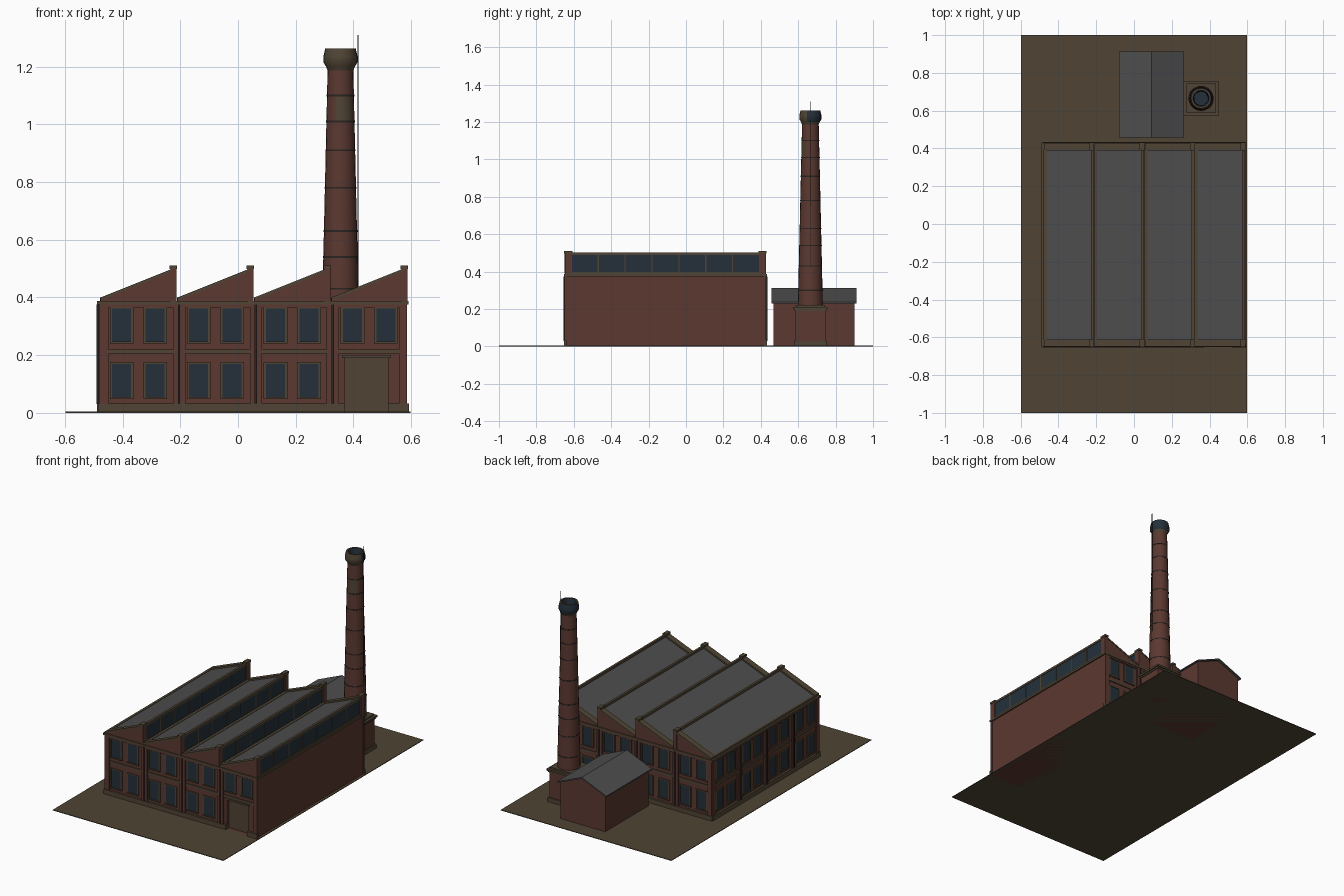
import bpy, bmesh, math
from mathutils import Matrix, Vector

if "Cube" in bpy.data.objects:
    bpy.data.objects.remove(bpy.data.objects["Cube"], do_unlink=True)


def material(name, r, g, b):
    m = bpy.data.materials.new(name)
    m.use_nodes = True
    m.diffuse_color = (r, g, b, 1)
    m.node_tree.nodes["Principled BSDF"].inputs["Base Color"].default_value = (r, g, b, 1)
    return m


BRICK = material("brick red", 0.105, 0.040, 0.030)
TRIM = material("stone brown", 0.080, 0.058, 0.035)
ROOF = material("roof grey", 0.075, 0.075, 0.077)
GLASS = material("glass blue", 0.018, 0.030, 0.043)
IRON = material("dark iron", 0.022, 0.018, 0.016)


class Part:
    """Collects boxes, prisms and lathed shapes into one named object."""

    def __init__(self, name, *mats):
        self.name, self.mats, self.bm = name, mats, bmesh.new()

    def box(self, x0, x1, y0, y1, z0, z1, place=Matrix()):
        m = Matrix.Translation(((x0 + x1) / 2, (y0 + y1) / 2, (z0 + z1) / 2))
        size = Matrix.Diagonal((x1 - x0, y1 - y0, z1 - z0, 1))
        bmesh.ops.create_cube(self.bm, size=1, matrix=place @ m @ size)

    def prism(self, profile, y0, y1):
        a, b = ([self.bm.verts.new((x, y, z)) for x, z in profile] for y in (y0, y1))
        self.bm.faces.new(a)
        self.bm.faces.new(b[::-1])
        for i in range(len(a)):
            j = (i + 1) % len(a)
            self.bm.faces.new((a[j], a[i], b[i], b[j]))

    def lathe(self, profile, cx, cy, steps=20):
        verts = [self.bm.verts.new((cx + r, cy, z)) for r, z in profile]
        edges = [self.bm.edges.new(p) for p in zip(verts, verts[1:])]
        bmesh.ops.spin(self.bm, geom=verts + edges, cent=(cx, cy, 0), axis=(0, 0, 1),
                       angle=math.tau, steps=steps, use_merge=True)
        bmesh.ops.remove_doubles(self.bm, verts=self.bm.verts, dist=1e-5)

    def finish(self, smooth=False):
        bmesh.ops.recalc_face_normals(self.bm, faces=self.bm.faces)
        mesh = bpy.data.meshes.new(self.name)
        self.bm.to_mesh(mesh)
        self.bm.free()
        for m in self.mats:
            mesh.materials.append(m)
        obj = bpy.data.objects.new(self.name, mesh)
        bpy.context.collection.objects.link(obj)
        if smooth:
            bpy.ops.object.select_all(action='DESELECT')
            obj.select_set(True)
            bpy.context.view_layer.objects.active = obj
            bpy.ops.object.shade_smooth_by_angle(angle=math.radians(35))
        return obj


# Ground slab
ground = Part("ground", TRIM)
ground.box(-0.598, 0.598, -1, 1, 0, 0.004)
ground.finish()

# Main hall dimensions
X0, X1, Y0, Y1 = -0.475, 0.582, -0.64, 0.42
PITCH, START = 0.2665, -0.48
TOP = 0.375

# Hall walls with the loading door recess
walls = Part("hall_walls", BRICK)
walls.box(X0, X1, Y0, Y1, 0, TOP)
hall = walls.finish()
cut = Part("door_cutter")
cut.box(0.37, 0.52, Y0 - 0.1, Y0 + 0.03, 0.004, 0.19)
cutter = cut.finish()
cutter.hide_render = True
cutter.hide_viewport = True
cutter.display_type = 'WIRE'
door_cut = hall.modifiers.new("door recess", 'BOOLEAN')
door_cut.object = cutter
door_cut.operation = 'DIFFERENCE'

door = Part("loading_door", TRIM)
door.box(0.37, 0.52, Y0 + 0.022, Y0 + 0.032, 0.004, 0.19)
door.box(0.36, 0.53, Y0 - 0.006, Y0 + 0.002, 0.19, 0.2)
door.finish()

# Windowed facades: local x runs along the wall, -y points outwards
mid = Vector((START + 2 * PITCH, (Y0 + Y1) / 2, 0))
facades = {
    "front": Matrix.Translation((mid.x, Y0, 0)),
    "back": Matrix.Translation((mid.x, Y1, 0)) @ Matrix.Rotation(math.pi, 4, 'Z'),
    "left": Matrix.Translation((X0, mid.y, 0)) @ Matrix.Rotation(-math.pi / 2, 4, 'Z'),
}
pilasters = Part("pilasters", BRICK)
frames = Part("window_frames", TRIM)
panes = Part("window_panes", GLASS)
bands = Part("belt_and_plinth", TRIM)
pipes = Part("drain_pipes", IRON)
for side, place in facades.items():
    half = 2 * PITCH
    for i in range(5):
        u = -half + i * PITCH
        a, b = max(u - 0.012, -half), min(u + 0.031, half)
        if i == 4:
            a, b = half - 0.028, half
        pilasters.box(a, b, -0.009, 0.002, 0, TOP, place)
        if 0 < i < 4:
            pipes.box(u + 0.005, u + 0.013, -0.015, -0.007, 0.03, TOP, place)
    pilasters.box(-half, half, -0.0085, 0.002, 0.365, TOP, place)
    bands.box(-half, half, -0.006, 0.002, 0.205, 0.22, place)
    spans = [(-half - 0.004, half + 0.004)]
    if side == "front":
        spans = [(-half - 0.004, 0.37 - mid.x), (0.52 - mid.x, half + 0.006)]
    for a, b in spans:
        bands.box(a, b, -0.013, 0.002, 0, 0.033, place)
    for i in range(4):
        for offset in (0.077, 0.193):
            for z in (0.055, 0.247):
                if side == "front" and i == 3 and z < 0.1:
                    continue
                c = -half + i * PITCH + offset
                w, h = 0.034, 0.115
                panes.box(c - w, c + w, -0.002, 0.002, z, z + h, place)
                for s in (-1, 1):
                    e = c + s * (w + 0.003)
                    frames.box(e - 0.004, e + 0.004, -0.006, 0.002, z, z + h, place)
                frames.box(c - w - 0.007, c + w + 0.007, -0.006, 0.002, z + h, z + h + 0.006, place)
                frames.box(c - w - 0.007, c + w + 0.007, -0.008, 0.002, z - 0.007, z, place)
for part in (pilasters, frames, panes, bands, pipes):
    part.finish()

# Cornice slab under the roofs
cornice = Part("cornice", TRIM)
cornice.box(X0 - 0.014, X1 + 0.009, Y0 - 0.012, Y1 + 0.012, TOP, 0.388)
cornice.finish()

# Sawtooth roofs with glazed upright faces
roofs = Part("sawtooth_roofs", ROOF)
gables = Part("sawtooth_gables", BRICK)
copings = Part("copings", TRIM)
glazing = Part("roof_glazing", GLASS)
bars = Part("glazing_bars", TRIM)
YA, YB = Y0 + 0.027, Y1 - 0.027
for i in range(4):
    a = START + i * PITCH + 0.004
    b = START + (i + 1) * PITCH
    roofs.prism([(a + 0.01, 0.38), (a + 0.01, 0.395), (b - 0.008, 0.49), (b - 0.008, 0.38)], YA, YB)
    for y, s in ((Y0, 1), (Y1, -1)):
        lo, hi = sorted((y - s * 0.006, y + s * 0.027))
        gables.prism([(a, 0.38), (a, 0.392), (b - 0.02, 0.487), (b, 0.487), (b, 0.38)], lo, hi)
        gables.box(b - 0.02, b + 0.001, lo - 0.002, hi + 0.002, 0.38, 0.5)
        copings.prism([(a, 0.39), (a, 0.4), (b - 0.02, 0.497), (b - 0.02, 0.487)], lo - 0.003, hi + 0.002)
        copings.box(b - 0.023, b + 0.003, lo - 0.005, hi + 0.005, 0.498, 0.511)
    copings.box(a - 0.002, a + 0.014, YA, YB, 0.385, 0.399)
    copings.box(b - 0.014, b, YA, YB, 0.488, 0.502)
    glazing.box(b - 0.009, b - 0.003, YA, YB, 0.396, 0.49)
    for k in range(8):
        y = YA + (YB - YA) * k / 7
        bars.box(b - 0.006, b - 0.001, y - 0.003, y + 0.003, 0.388, 0.49)
    bars.box(b - 0.008, b - 0.001, YA, YB, 0.386, 0.398)
for part in (roofs, gables, copings, glazing, bars):
    part.finish()

# Boiler house behind the hall
house = Part("boiler_house", BRICK)
house.prism([(-0.065, 0), (0.25, 0), (0.25, 0.235), (0.0925, 0.3), (-0.065, 0.235)], 0.467, 0.9)
house.finish()
cover = Part("boiler_house_roof", ROOF)
cover.prism([(-0.08, 0.23), (0.0925, 0.302), (0.265, 0.23), (0.265, 0.238), (0.0925, 0.311), (-0.08, 0.238)],
            0.457, 0.912)
cover.finish()

# Chimney pedestal
CX, CY = 0.355, 0.665
base = Part("chimney_base", BRICK)
base.box(CX - 0.08, CX + 0.08, CY - 0.08, CY + 0.08, 0, 0.205)
base.finish()
base_trim = Part("chimney_base_trim", TRIM)
for r, lo, hi in ((0.088, 0, 0.03), (0.085, 0.19, 0.2), (0.092, 0.2, 0.212), (0.078, 0.212, 0.222)):
    base_trim.box(CX - r, CX + r, CY - r, CY + r, lo, hi)
base_trim.finish()

# Tapered stack, with a weathered patch high on the front
shaft = Part("chimney_stack", BRICK, TRIM)
radius = lambda z: 0.067 - 0.0225 * (z - 0.21) / 0.98
levels = [0.21, 0.3, 0.43, 0.54, 0.63, 0.78, 0.91, 1.01, 1.1, 1.195]
shaft.lathe([(radius(z), z) for z in levels], CX, CY)
for f in shaft.bm.faces:
    c = f.calc_center_median()
    if 1.01 < c.z < 1.1 and c.y < CY and -0.02 < c.x - CX < 0.04:
        f.material_index = 1
shaft.finish(smooth=True)
rings = Part("chimney_bands", IRON)
for z in levels[1:]:
    r = radius(z)
    rings.lathe([(r - 0.002, z - 0.003), (r + 0.0015, z - 0.003), (r + 0.0015, z + 0.003), (r - 0.002, z + 0.003)], CX, CY)
rings.finish(smooth=True)

# Flared crown and flue, sooty away from the front
crown = Part("chimney_crown", TRIM, GLASS)
crown.lathe([(0.044, 1.185), (0.05, 1.2), (0.059, 1.215), (0.059, 1.235), (0.053, 1.262),
             (0.043, 1.262), (0.038, 1.24), (0.036, 1.12), (0, 1.12)], CX, CY)
for f in crown.bm.faces:
    c = f.calc_center_median() - Vector((CX, CY, 0))
    if c.z < 1.255 and (c.xy.length < 0.042 or (c.y > -0.015 and c.z > 1.2)):
        f.material_index = 1
crown.finish(smooth=True)

# Lightning rod
rod = Part("lightning_rod", IRON)
rod.box(CX + 0.059, CX + 0.062, CY - 0.0015, CY + 0.0015, 0.4, 1.31)
rod.finish()
